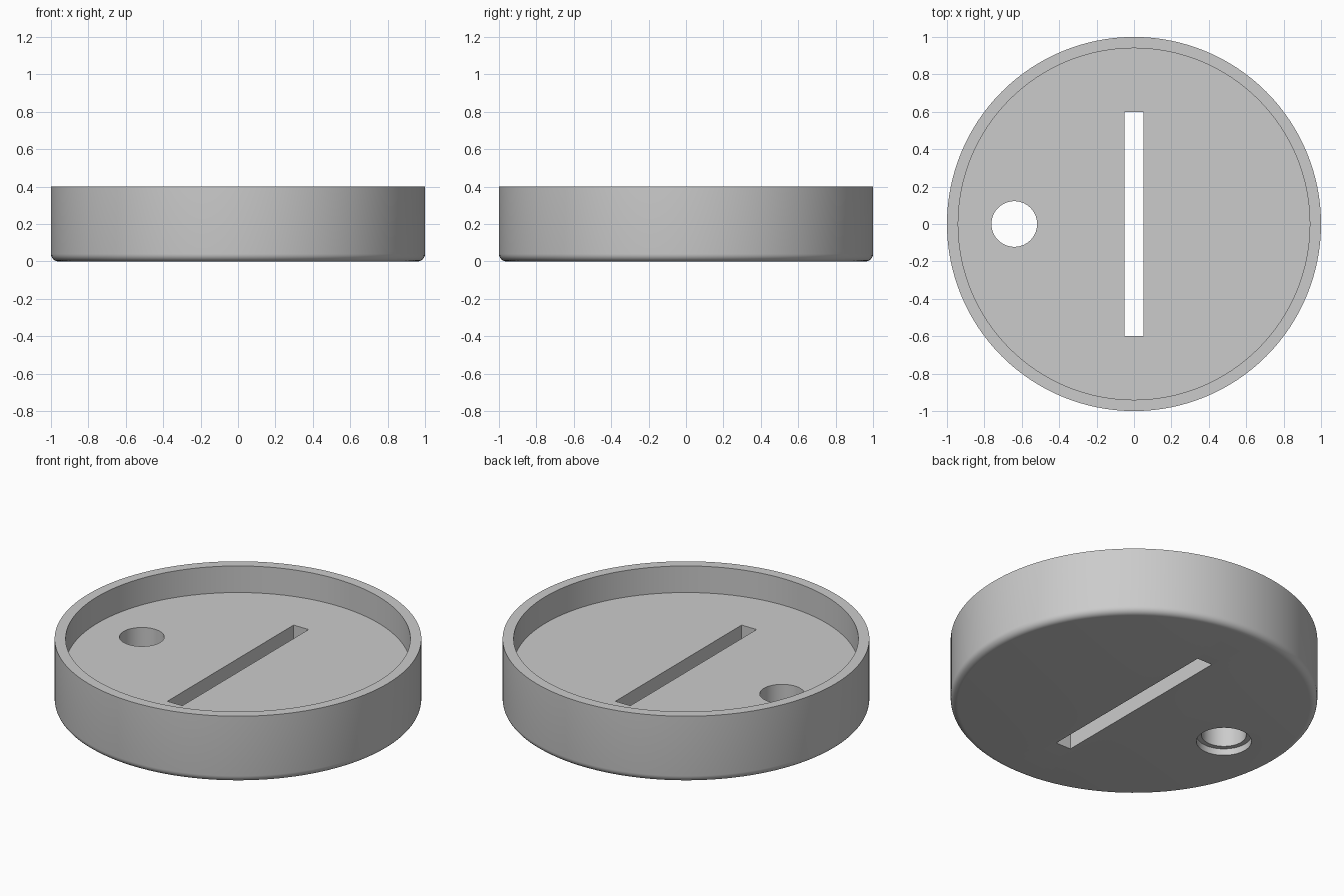
import bpy, bmesh, math
from mathutils import Matrix, Vector

cube = bpy.data.objects.get("Cube")
if cube:
    bpy.data.objects.remove(cube, do_unlink=True)

SEGMENTS = 128
FLOOR_Z, RIM_Z = 0.24, 0.40
INNER_R, FILLET = 0.94, 0.04
HOLE_X = -0.64

grey = bpy.data.materials.new("light grey")
grey.use_nodes = True
colour = (0.6, 0.6, 0.6, 1)
grey.diffuse_color = colour
grey.node_tree.nodes["Principled BSDF"].inputs["Base Color"].default_value = colour


def make_object(name, bm):
    bmesh.ops.recalc_face_normals(bm, faces=bm.faces)
    mesh = bpy.data.meshes.new(name)
    bm.to_mesh(mesh)
    bm.free()
    mesh.materials.append(grey)
    obj = bpy.data.objects.new(name, mesh)
    bpy.context.collection.objects.link(obj)
    return obj


def lathe(name, profile):
    """Spin an (r, z) profile that starts and ends on the axis."""
    bm = bmesh.new()
    verts = [bm.verts.new((r, 0, z)) for r, z in profile]
    edges = [bm.edges.new(pair) for pair in zip(verts, verts[1:])]
    bmesh.ops.spin(bm, geom=verts + edges, cent=(0, 0, 0), axis=(0, 0, 1),
                   angle=math.tau, steps=SEGMENTS, use_duplicate=False)
    bmesh.ops.remove_doubles(bm, verts=bm.verts, dist=1e-4)
    return make_object(name, bm)


def cut(target, cutter):
    mod = target.modifiers.new(cutter.name, 'BOOLEAN')
    mod.operation = 'DIFFERENCE'
    mod.solver = 'EXACT'
    mod.object = cutter
    bpy.context.view_layer.objects.active = target
    bpy.ops.object.modifier_apply(modifier=mod.name)
    bpy.data.objects.remove(cutter, do_unlink=True)


# Shallow round cap with a rounded bottom edge and a recessed floor
fillet = [(1 - FILLET + FILLET * math.sin(a), FILLET - FILLET * math.cos(a))
          for a in (math.radians(15 * i) for i in range(7))]
cap = lathe("slotted_cap", [(0, 0)] + fillet +
            [(1, RIM_Z), (INNER_R, RIM_Z), (INNER_R, FLOOR_Z), (0, FLOOR_Z)])

# Long slot through the floor
bm = bmesh.new()
bmesh.ops.create_cube(bm, size=1, matrix=Matrix.Diagonal((0.1, 1.2, 1, 1)))
cut(cap, make_object("slot_cutter", bm))

# Round hole with a wider counterbore underneath
hole = lathe("hole_cutter", [(0, -0.1), (0.15, -0.1), (0.15, 0.04),
                             (0.122, 0.04), (0.122, 0.5), (0, 0.5)])
hole.data.transform(Matrix.Translation(Vector((HOLE_X, 0, 0))))
cut(cap, hole)

# Smooth walls with crisp edges
bpy.ops.object.select_all(action='DESELECT')
cap.select_set(True)
bpy.context.view_layer.objects.active = cap
bpy.ops.object.shade_smooth_by_angle(angle=math.radians(30))
